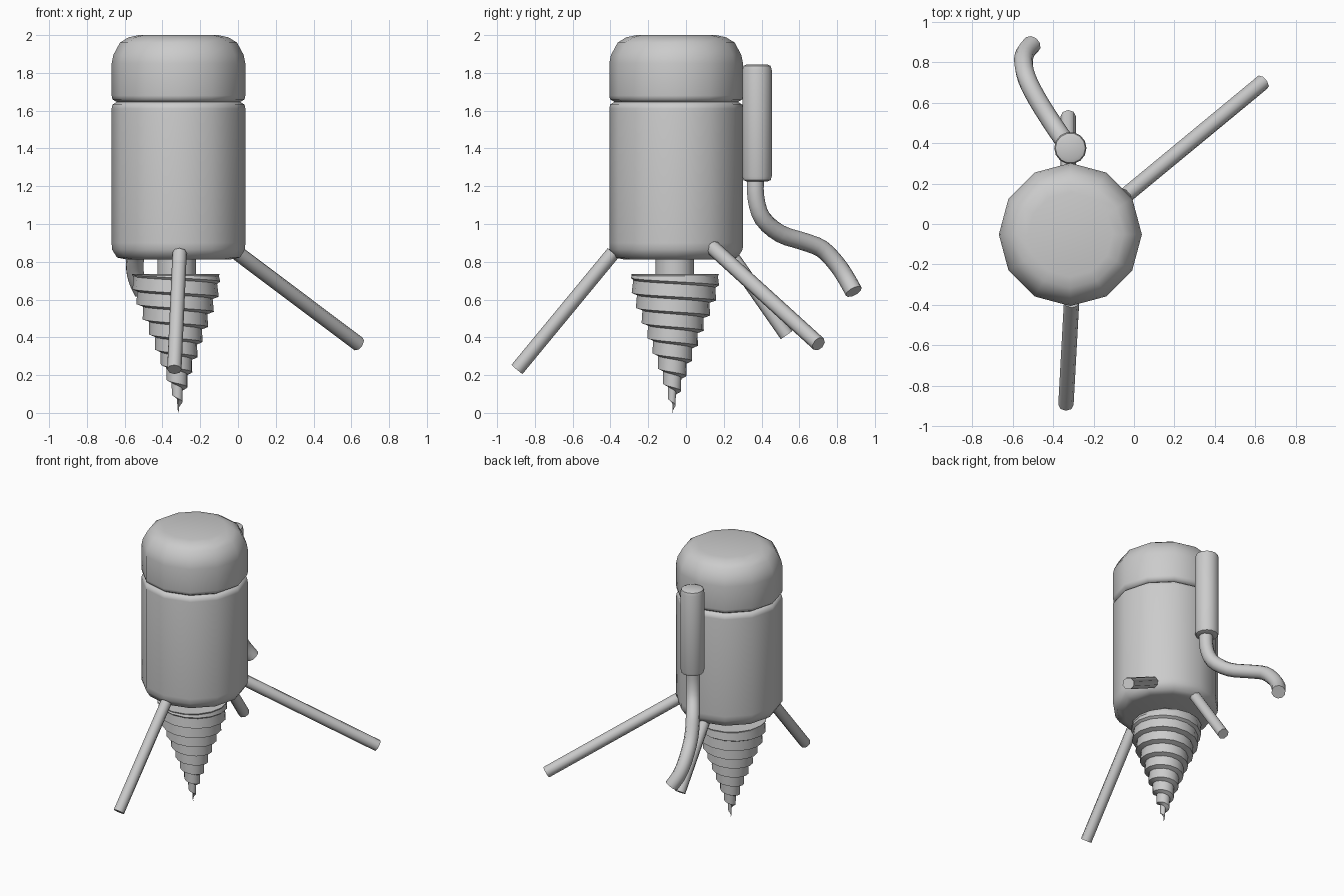
import bpy, bmesh, math
from mathutils import Vector

if "Cube" in bpy.data.objects:
    bpy.data.objects.remove(bpy.data.objects["Cube"])

grey = bpy.data.materials.new("metal_grey")
grey.diffuse_color = (0.6, 0.6, 0.6, 1)
grey.use_nodes = True
grey.node_tree.nodes["Principled BSDF"].inputs["Base Color"].default_value = grey.diffuse_color


def finish(name, bm, angle=50):
    bmesh.ops.remove_doubles(bm, verts=bm.verts, dist=0.0005)
    bmesh.ops.recalc_face_normals(bm, faces=bm.faces)
    me = bpy.data.meshes.new(name)
    bm.to_mesh(me)
    bm.free()
    me.materials.append(grey)
    ob = bpy.data.objects.new(name, me)
    bpy.context.collection.objects.link(ob)
    bpy.ops.object.select_all(action='DESELECT')
    bpy.context.view_layer.objects.active = ob
    ob.select_set(True)
    bpy.ops.object.shade_smooth_by_angle(angle=math.radians(angle))
    return ob


def bridge(bm, rings):
    """Skin a list of vertex rings and cap both ends."""
    n = len(rings[0])
    for a, b in zip(rings, rings[1:]):
        for i in range(n):
            bm.faces.new((a[i], a[(i + 1) % n], b[(i + 1) % n], b[i]))
    bm.faces.new(rings[0])
    bm.faces.new(rings[-1])


def lathe(name, x, y, profile, n):
    bm = bmesh.new()
    bridge(bm, [[bm.verts.new((x + r * math.cos(i * math.tau / n),
                               y + r * math.sin(i * math.tau / n), z))
                 for i in range(n)] for r, z in profile])
    return finish(name, bm)


def tube(name, points, r, n=8):
    pts = [Vector(p) for p in points]
    bm = bmesh.new()
    rings = []
    side = Vector((1, 0, 0))
    for i, p in enumerate(pts):
        t = (pts[min(i + 1, len(pts) - 1)] - pts[max(i - 1, 0)]).normalized()
        side = (side - t * side.dot(t)).normalized()
        up = t.cross(side)
        rings.append([bm.verts.new(p + r * (side * math.cos(k * math.tau / n)
                                            + up * math.sin(k * math.tau / n)))
                      for k in range(n)])
    bridge(bm, rings)
    return finish(name, bm)


CX, CY = -0.315, -0.052

# Twelve-sided motor housing with rounded rims, and domed cap above it
lathe("motor_housing", CX, CY, [(0.275, 0.812), (0.325, 0.822), (0.352, 0.865),
      (0.354, 0.90), (0.354, 1.61), (0.35, 1.632), (0.325, 1.648)], 12)
lathe("top_cap", CX, CY, [(0.325, 1.645), (0.35, 1.66), (0.354, 1.68), (0.354, 1.85),
      (0.345, 1.895), (0.31, 1.96), (0.265, 1.988), (0.21, 2.0)], 12)

# Drive shaft
lathe("drive_shaft", -0.325, -0.06, [(0.102, 0.70), (0.102, 0.84)], 16)

# Drill bit: stepped thread winding down a cone
N, PITCH, TOP = 16, 0.08, 0.735
SHAPE = [(0, 0), (0.1, 0.036), (0.2, 0.07), (0.3, 0.107), (0.4, 0.143),
         (0.5, 0.183), (0.6, 0.222), (0.67, 0.234), (1.0, 0.234)]


def cone_radius(z):
    for (z0, r0), (z1, r1) in zip(SHAPE, SHAPE[1:]):
        if z <= z1:
            return r0 + (r1 - r0) * (z - z0) / (z1 - z0)
    return SHAPE[-1][1]


def drill_point(bm, s, drop, shrink):
    z = min(max(TOP + PITCH * 0.5 - PITCH * s / N - drop, 0), TOP)
    r = cone_radius(max(z - shrink * PITCH, 0)) * (1 - 0.05 * shrink)
    a = s * math.tau / N
    x = -0.313 - 0.016 * (z / TOP)
    y = -0.070 + 0.012 * (z / TOP)
    return bm.verts.new((x + r * math.cos(a), y + r * math.sin(a), z))


bm = bmesh.new()
steps = range(-N, N * 11)
ridge = [drill_point(bm, s, 0, 0) for s in steps]
groove = [drill_point(bm, s, 0.012, 0.75) for s in steps]
for s in range(len(ridge) - 1):
    bm.faces.new((ridge[s], ridge[s + 1], groove[s + 1], groove[s]))
    if s + 1 + N < len(ridge):
        bm.faces.new((groove[s], groove[s + 1], ridge[s + 1 + N], ridge[s + N]))
bmesh.ops.dissolve_degenerate(bm, dist=0.0005, edges=bm.edges)
finish("drill_bit", bm, 35)
lathe("drill_top_plate", -0.329, -0.058, [(0.226, 0.72), (0.232, 0.735)], N)

# Three splayed tripod legs
tube("front_leg", [(-0.309, -0.385, 0.848), (-0.337, -0.895, 0.23)], 0.038)
tube("right_leg", [(-0.04, 0.142, 0.874), (0.638, 0.702, 0.365)], 0.040)
tube("back_leg", [(-0.325, 0.22, 0.86), (-0.325, 0.533, 0.412)], 0.038)

# Rear canister with rounded ends
lathe("canister", -0.315, 0.376, [(0.055, 1.225), (0.074, 1.232), (0.08, 1.252),
      (0.08, 1.815), (0.074, 1.837), (0.055, 1.845)], 14)

# Hose sweeping down from the canister, smoothed through its control points
path = [Vector(p) for p in [
    (-0.315, 0.368, 1.26), (-0.317, 0.37, 1.14), (-0.34, 0.405, 1.03),
    (-0.405, 0.50, 0.948), (-0.48, 0.62, 0.908), (-0.53, 0.72, 0.868),
    (-0.547, 0.80, 0.785), (-0.537, 0.85, 0.71), (-0.505, 0.888, 0.642)]]
smooth = []
for i in range(len(path) - 1):
    p0, p1, p2 = path[max(i - 1, 0)], path[i], path[i + 1]
    p3 = path[min(i + 2, len(path) - 1)]
    for k in range(3):
        t = k / 3
        smooth.append(0.5 * (2 * p1 + (p2 - p0) * t + (2 * p0 - 5 * p1 + 4 * p2 - p3) * t * t
                             + (3 * p1 - p0 - 3 * p2 + p3) * t ** 3))
smooth.append(path[-1])
tube("hose", smooth, 0.047, 10)
